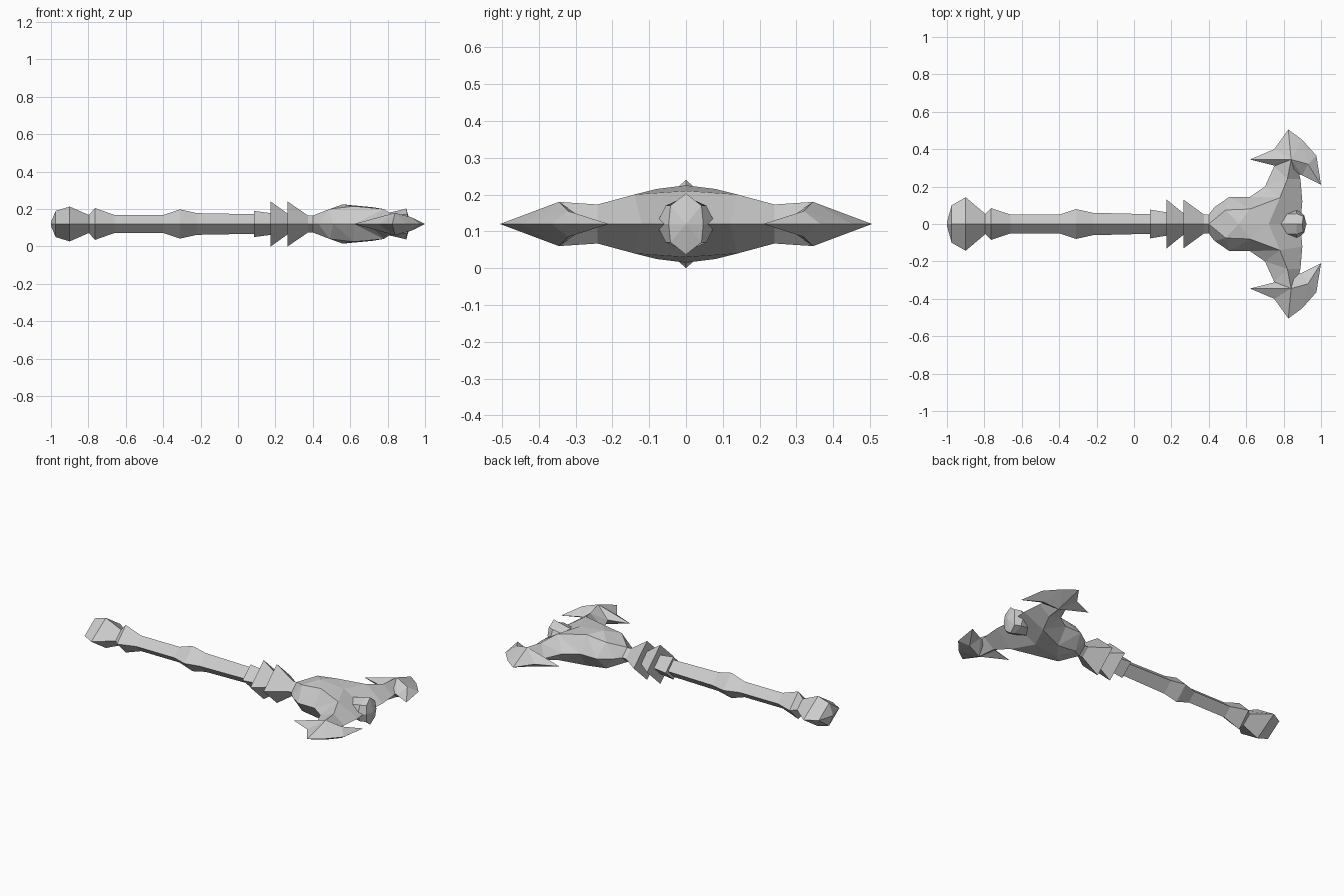
import bpy, bmesh

if "Cube" in bpy.data.objects:
    bpy.data.objects.remove(bpy.data.objects["Cube"])

MID = 0.12  # height of the long axis

grey = bpy.data.materials.new("plain grey")
grey.use_nodes = True
GREY = (0.6, 0.6, 0.6, 1)
grey.diffuse_color = GREY
grey.node_tree.nodes["Principled BSDF"].inputs["Base Color"].default_value = GREY


def finish(name, bm):
    bmesh.ops.remove_doubles(bm, verts=bm.verts, dist=0.0005)
    bmesh.ops.recalc_face_normals(bm, faces=bm.faces)
    mesh = bpy.data.meshes.new(name)
    bm.to_mesh(mesh)
    bm.free()
    mesh.materials.append(grey)
    obj = bpy.data.objects.new(name, mesh)
    obj.location.z = MID
    bpy.context.collection.objects.link(obj)


def diamond_loft(name, stations):
    """Four-sided bar along x; each station is x, half width, half height."""
    bm = bmesh.new()
    rings = [[bm.verts.new(p) for p in ((x, w, 0), (x, 0, h), (x, -w, 0), (x, 0, -h))]
             for x, w, h in stations]
    for a, b in zip(rings, rings[1:]):
        for i in range(4):
            j = (i + 1) % 4
            bm.faces.new((a[i], a[j], b[j], b[i]))
    bm.faces.new(rings[0])
    bm.faces.new(rings[-1])
    finish(name, bm)


def mirrored(name, points, faces, y_signs=(1, -1)):
    """Upper patch of named points, mirrored in z and over the given y signs."""
    bm = bmesh.new()
    for sy in y_signs:
        for sz in (1, -1):
            v = {k: bm.verts.new((x, y * sy, z * sz)) for k, (x, y, z) in points.items()}
            for f in faces.split():
                bm.faces.new([v[k] for k in f])
    finish(name, bm)


# Handle parts
diamond_loft("pommel", [(-1, .01, .01), (-.975, .1, .07), (-.9, .143, .093), (-.79, .05, .045)])
diamond_loft("pommel_collar", [(-.8, .05, .045), (-.765, .085, .085), (-.66, .05, .048)])
diamond_loft("shaft", [(-.67, .05, .048), (-.4, .05, .048), (-.31, .08, .078),
                       (-.22, .06, .058), (.1, .052, .052)])
diamond_loft("guard_sleeve", [(.085, .077, .07), (.2, .058, .055)])
diamond_loft("guard_cone_rear", [(.175, .13, .12), (.28, .045, .045)])
diamond_loft("guard_cone_front", [(.265, .13, .12), (.375, .05, .045), (.42, .05, .045)])

# Head body with two arms: a to f ridge, m n flank, o to t rear edge, w to z front edge
mirrored("head_body", {
    "a": (.4, 0, .045), "b": (.56, 0, .105), "c": (.72, 0, .09),
    "d": (.78, .14, .08), "e": (.82, .24, .053), "f": (.84, .345, .06),
    "m": (.49, .075, .08), "n": (.62, .08, .095),
    "o": (.4, .05, 0), "p": (.43, .09, 0), "q": (.51, .145, 0),
    "r": (.62, .145, 0), "s": (.7, .2, 0), "t": (.75, .31, 0),
    "w": (.89, 0, 0), "x": (.9, .12, 0), "y": (.89, .24, 0), "z": (.87, .32, 0),
}, "aop apm amb pqm mnb mqn qrn bnc ndc nrd rsd sed ste tfe cdxw deyx efzy")

# Blades: a b raised peaks, c rear spike, f outer point, i forward spike
for side, sign in (("left", 1), ("right", -1)):
    mirrored("blade_" + side, {
        "a": (.84, .345, .06), "b": (.93, .32, .035),
        "c": (.62, .345, 0), "d": (.75, .4, 0), "f": (.825, .505, 0),
        "g": (.9, .45, 0), "h": (.975, .365, 0), "i": (1, .21, 0),
        "j": (.9, .26, 0), "k": (.76, .31, 0),
    }, "acd adf afg agb bgh bhi bij bja ajk akc", (sign,))

# Gem set in the front of the head: rear ring, front ring and tip
mirrored("front_gem", {
    "a": (.76, 0, .05), "b": (.76, .05, .03), "c": (.76, .06, 0),
    "d": (.87, 0, .075), "e": (.87, .055, .05), "f": (.87, .08, 0),
    "g": (.9, 0, .083), "h": (.905, .042, .05), "i": (.91, .047, 0),
    "t": (.922, 0, 0),
}, "abed bcfe dehg efih ght hit")
